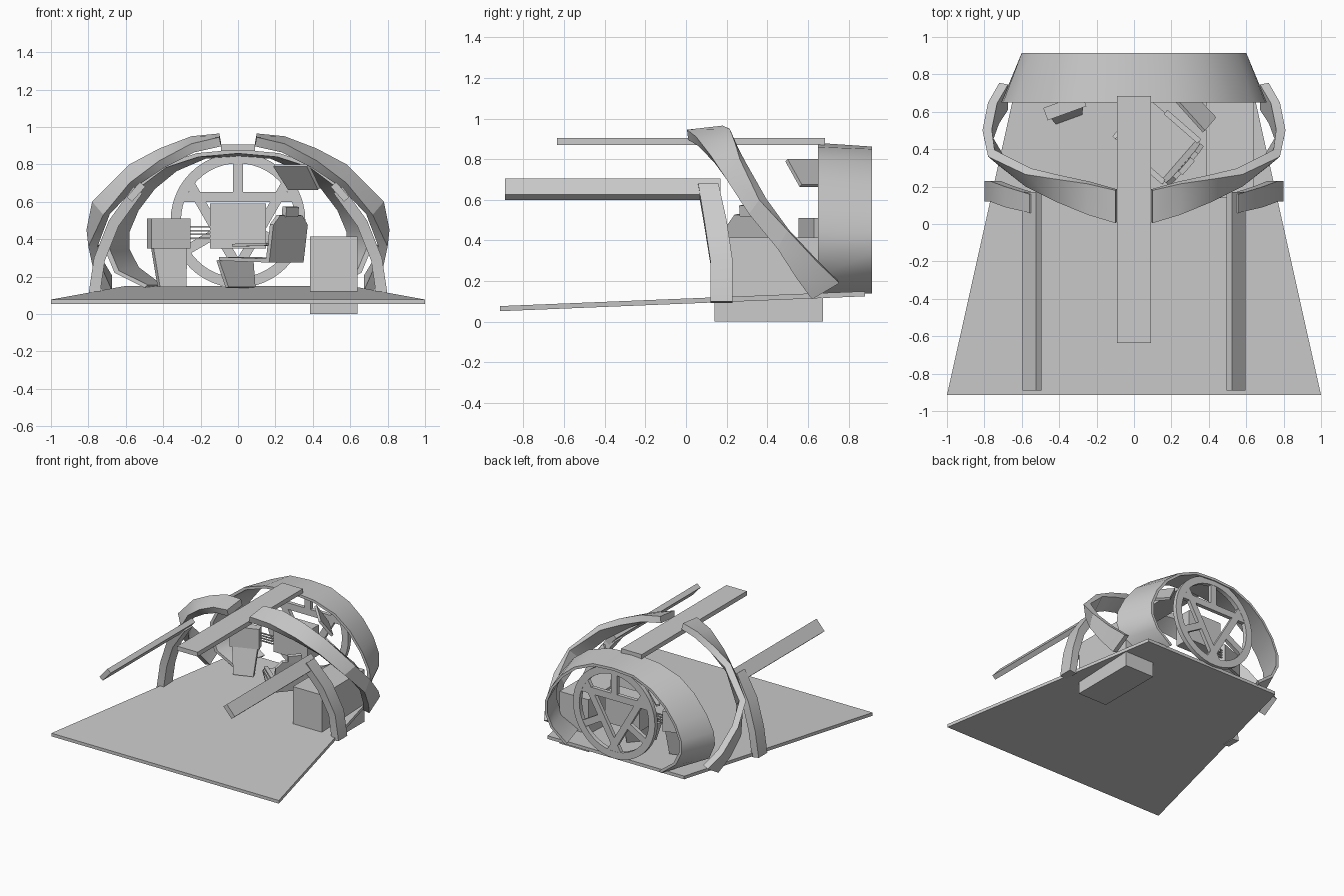
import bpy, bmesh, math
from mathutils import Vector, Matrix

if "Cube" in bpy.data.objects:
    bpy.data.objects.remove(bpy.data.objects["Cube"])


def loft(name, rings, smooth=None, closed=False):
    """Skin a list of equal-length closed loops; cap the ends unless closed."""
    bm = bmesh.new()
    vs = [[bm.verts.new(p) for p in r] for r in rings]
    n = len(rings[0])
    for k in range(len(vs) if closed else len(vs) - 1):
        a, b = vs[k], vs[(k + 1) % len(vs)]
        for i in range(n):
            bm.faces.new((a[i], a[(i + 1) % n], b[(i + 1) % n], b[i]))
    if not closed:
        bm.faces.new(vs[0])
        bm.faces.new(vs[-1])
    bmesh.ops.recalc_face_normals(bm, faces=bm.faces)
    me = bpy.data.meshes.new(name)
    bm.to_mesh(me)
    bm.free()
    ob = bpy.data.objects.new(name, me)
    bpy.context.collection.objects.link(ob)
    if smooth:
        bpy.ops.object.select_all(action='DESELECT')
        ob.select_set(True)
        bpy.context.view_layer.objects.active = ob
        bpy.ops.object.shade_smooth_by_angle(angle=math.radians(smooth))
    return ob


def box(name, size, matrix):
    sx, sy, sz = (s / 2 for s in size)
    return loft(name, [[matrix @ Vector((x, y, z)) for x, y in
                        ((-sx, -sy), (sx, -sy), (sx, sy), (-sx, sy))] for z in (-sz, sz)])


def block(name, x0, x1, y0, y1, z0, z1):
    return box(name, (x1 - x0, y1 - y0, z1 - z0),
               Matrix.Translation(((x0 + x1) / 2, (y0 + y1) / 2, (z0 + z1) / 2)))


def slab(name, pts, thick):
    """Flat panel from corner points, thickened along its normal."""
    p = [Vector(q) for q in pts]
    n = (p[1] - p[0]).cross(p[2] - p[0]).normalized() * thick
    return loft(name, [p, [q + n for q in p]])


def ribbon(name, front, back, thick, side):
    """Curved band between two edge paths, thickened towards the centre."""
    f, b = [[Vector((p[0] * side, p[1], p[2])) for p in e] for e in (front, back)]
    mid = [(p + q) / 2 for p, q in zip(f, b)]
    rings = []
    for i in range(len(f)):
        t = mid[min(i + 1, len(f) - 1)] - mid[max(i - 1, 0)]
        n = t.cross(b[i] - f[i]).normalized()
        if n.dot(Vector((0, mid[i].y, 0.1)) - mid[i]) < 0:
            n = -n
        rings.append([f[i], b[i], b[i] + n * thick, f[i] + n * thick])
    return loft(name, rings, 25)


# sloping floor
loft("floor", [[(-w, y, z), (w, y, z), (w, y, z + .025), (-w, y, z + .025)]
               for w, y, z in ((1, -.915, .052), (.6, .88, .125))])

# rear shell band, wide at the front and narrower at the back
fr = [(.5, .14), (.66, .22), (.71, .34), (.7, .44), (.64, .56), (.53, .7), (.4, .8), (.22, .86)]
bk = [(.42, .14), (.55, .24), (.6, .34), (.6, .44), (.55, .56), (.46, .68), (.34, .78), (.18, .85)]


def arch(pts, top):
    return pts + [(0, top)] + [(-x, z) for x, z in reversed(pts)]


def inset(p):
    return p[0] * .965, .45 + (p[1] - .45) * .95


shell = []
for p, q in zip(arch(fr, .88), arch(bk, .862)):
    pi, qi = inset(p), inset(q)
    shell.append([(p[0], .65, p[1]), (q[0], .915, q[1]),
                  (qi[0], .915, qi[1]), (pi[0], .65, pi[1])])
loft("rear_shell", shell, 35)

# round rear window: rim, triangle of bars and three spokes
N = 48
rim = []
for i in range(N):
    a = 2 * math.pi * i / N
    rim.append([(r * math.cos(a), y, .5 + r * math.sin(a))
                for r, y in ((.36, .87), (.36, .905), (.305, .905), (.305, .87))])
loft("window_rim", rim, 35, closed=True)
for k in range(3):
    turn = Matrix.Translation((0, .888, .5)) @ Matrix.Rotation(k * 2 * math.pi / 3, 4, 'Y')
    box("window_bar", (.58, .03, .052), turn @ Matrix.Translation((0, 0, .125)))
    box("window_spoke", (.052, .03, .18), turn @ Matrix.Translation((0, 0, .23)))

# mirrored frame arms, uprights and side rails
arm_f = [(.1, .005, .945), (.25, .05, .91), (.42, .12, .82), (.58, .2, .7), (.72, .31, .53),
         (.8, .45, .36), (.77, .54, .22), (.72, .62, .11)]
arm_b = [(.1, .18, .965), (.25, .215, .95), (.42, .24, .885), (.58, .265, .8), (.78, .36, .6),
         (.81, .5, .45), (.78, .65, .29), (.72, .755, .19)]
up_f = [(.56, .06, .68), (.69, .09, .5), (.77, .12, .3), (.8, .12, .1)]
up_b = [(.56, .16, .68), (.69, .2, .5), (.77, .23, .3), (.8, .23, .1)]
for s in (-1, 1):
    ribbon("frame_arm", arm_f, arm_b, .05, s)
    ribbon("side_upright", up_f, up_b, .06, s)
    loft("side_rail", [[(s * x, y, z) for x, z in
                        ((.525, .705), (.595, .625), (.567, .6), (.495, .68))] for y in (-.89, .17)])

# roof beam and equipment box
block("roof_beam", -.09, .09, -.635, .685, .87, .905)
block("equipment_box", .385, .64, .14, .675, 0, .415)

# turned chair, built in local axes: x across, y facing direction
C = Matrix.Translation((.24, .345, 0)) @ Matrix.Rotation(math.radians(49), 4, 'Z')


def chair(name, pts, thick):
    slab(name, [C @ Vector(p) for p in pts], thick)


chair("chair_back", [(-.14, 0, .28), (.14, 0, .28), (.14, -.03, .48), (.09, -.035, .53),
                     (-.09, -.035, .53), (-.14, -.03, .48)], .025)
chair("head_rest", [(-.05, -.035, .52), (.05, -.035, .52), (.05, -.04, .575), (-.05, -.04, .575)], .03)
chair("chair_seat", [(-.14, -.02, .275), (.14, -.02, .275), (.14, .33, .285), (-.14, .33, .285)], .02)
chair("leg_rest", [(-.14, .33, .29), (.14, .33, .29), (.11, .29, .145), (-.11, .29, .145)], .02)
for s in (-1, 1):
    x0, x1 = s * .13, s * .16
    chair("arm_rest", [(x0, -.02, .38), (x1, -.02, .38), (x1, .22, .375), (x0, .22, .375)], .015)

# side screen on a leaning stand, with rods to the central console
M = Matrix.Translation((-.37, .625, 0)) @ Matrix.Rotation(math.radians(20), 4, 'Z')
box("side_screen", (.22, .07, .16), M @ Matrix.Translation((0, 0, .43)))
loft("screen_stand", [[M @ Vector((x, y + d, z)) for x, y in
                       ((-w, 0), (w, 0), (w, .04), (-w, .04))]
                      for w, d, z in ((.075, -.07, .145), (.095, -.025, .35))])
for z in (.405, .425, .445, .465):
    block("console_rod", -.3, -.14, .665, .675, z - .004, z + .004)
block("central_console", -.15, .15, .66, .8, .35, .59)

# hanging overhead panel
slab("overhead_panel", [(.2, .7, .8), (.38, .5, .8), (.44, .57, .675), (.28, .74, .675)], -.02)
